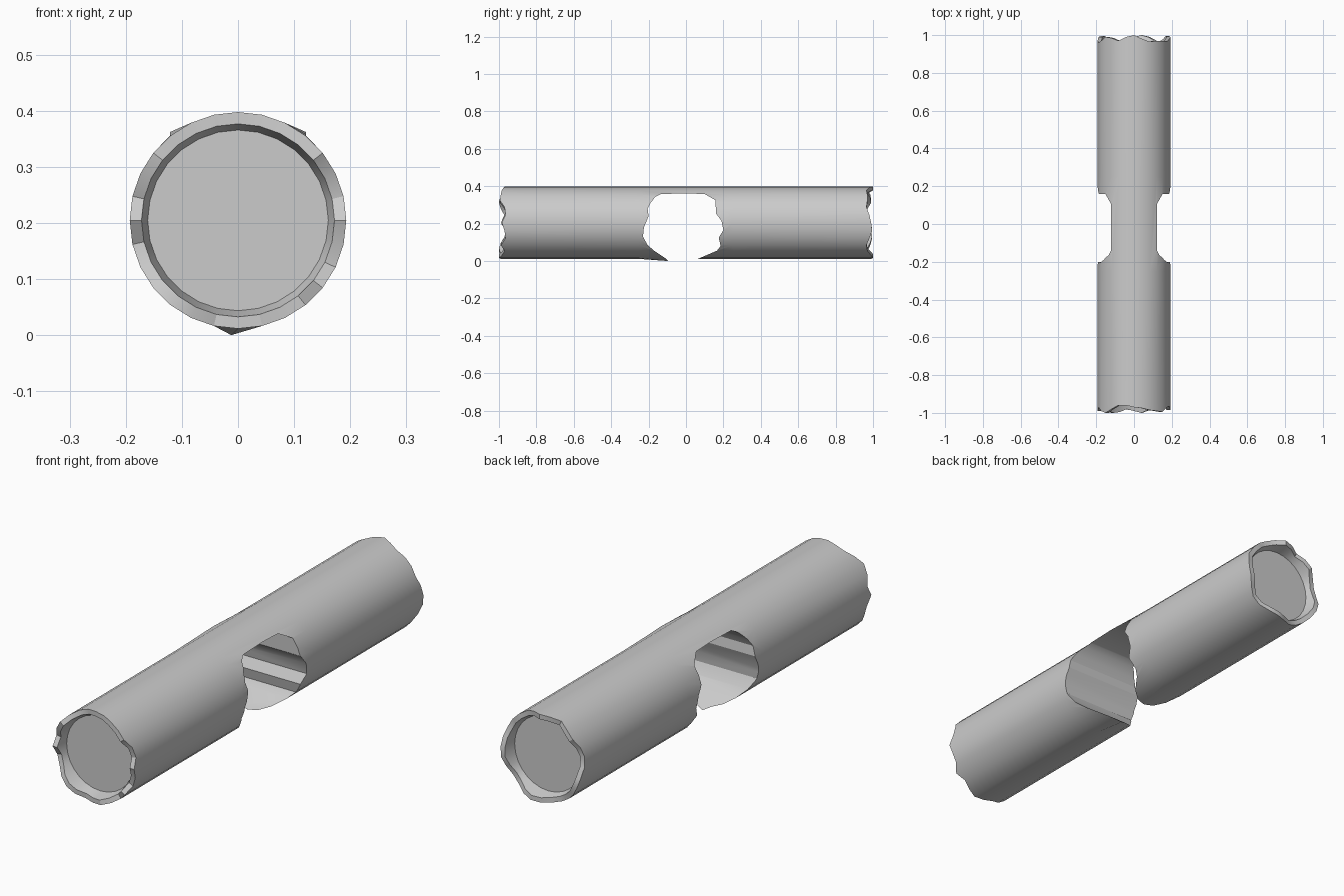
import bpy, bmesh
from math import sin, cos, tau

if "Cube" in bpy.data.objects:
    bpy.data.objects.remove(bpy.data.objects["Cube"])

SIDES, CZ, R = 28, 0.2045, 0.193

# Depth of the broken rim at each side, clockwise from the top
FRONT = [.03, .025, .015, .01, .005, .03, .035, .015, .03, .035, .01, .03, .015, .0,
         .01, .02, .005, .0, .01, .03, .035, .01, .03, .01, .0, .02, .04, .04]
BACK = [.0, .02, .035, .03, .03, .035, .02, .01, .005, .02, .035, .03, .01, .0,
        .01, .03, .035, .03, .015, .005, .01, .03, .04, .03, .01, .015, .03, .01]


def ring(bm, r, ys):
    return [bm.verts.new((r * sin(tau * k / SIDES), ys[k], CZ + r * cos(tau * k / SIDES)))
            for k in range(SIDES)]


def mesh_object(name, bm):
    bmesh.ops.recalc_face_normals(bm, faces=bm.faces)
    me = bpy.data.meshes.new(name)
    bm.to_mesh(me)
    bm.free()
    ob = bpy.data.objects.new(name, me)
    bpy.context.collection.objects.link(ob)
    return ob


# Solid pipe with jagged rims and recessed end discs
front = [-1 + d for d in FRONT]
back = [1 - d for d in BACK]
bm = bmesh.new()
rings = [ring(bm, r, ys) for r, ys in (
    (0.161, [-0.94] * SIDES), (0.172, front), (R, front),
    (R, [-0.25] * SIDES), (R, [0.25] * SIDES),
    (R, back), (0.172, back), (0.161, [0.94] * SIDES))]
for a, b in zip(rings, rings[1:]):
    for k in range(SIDES):
        n = (k + 1) % SIDES
        bm.faces.new((a[k], a[n], b[n], b[k]))
bm.faces.new(rings[0])
bm.faces.new(rings[-1])
pipe = mesh_object("broken_pipe", bm)

# Jagged opening cut straight across the middle (y, z outline)
OUTLINE = [(-.135, .358), (-.165, .342), (-.19, .31), (-.205, .28), (-.2, .24),
           (-.225, .18), (-.23, .13), (-.205, .085), (-.17, .055), (-.1, .008),
           (-.1, -.1), (.065, -.1), (.065, .012), (.165, .055), (.185, .08),
           (.175, .125), (.2, .165), (.19, .215), (.16, .255), (.158, .325),
           (.1, .358), (0, .362)]
bm = bmesh.new()
left = [bm.verts.new((-0.4, y, z)) for y, z in OUTLINE]
right = [bm.verts.new((0.4, y, z)) for y, z in OUTLINE]
bm.faces.new(left)
bm.faces.new(right)
for i in range(len(left)):
    j = (i + 1) % len(left)
    bm.faces.new((left[i], left[j], right[j], right[i]))
cutter = mesh_object("opening_cutter", bm)
cutter.hide_render = True

mod = pipe.modifiers.new("opening", 'BOOLEAN')
mod.operation = 'DIFFERENCE'
mod.solver = 'EXACT'
mod.object = cutter
bpy.context.view_layer.objects.active = pipe
pipe.select_set(True)
cutter.select_set(False)
bpy.ops.object.modifier_apply(modifier=mod.name)
bpy.data.objects.remove(cutter)

# Bend the bottom tip of the break down to the ground
low = [v for v in pipe.data.vertices if -0.2 < v.co.y < 0 and abs(v.co.x) < 0.02 and v.co.z < 0.02]
for v in low:
    v.co = (-0.012, -0.095, 0.0)

# Flare the edges of the remaining top strip
for v in pipe.data.vertices:
    if abs(v.co.y) < 0.14 and 0.35 < v.co.z < 0.37 and abs(v.co.x) > 0.1:
        v.co.x = 0.121 if v.co.x > 0 else -0.121

bpy.ops.object.shade_smooth_by_angle(angle=0.5)
